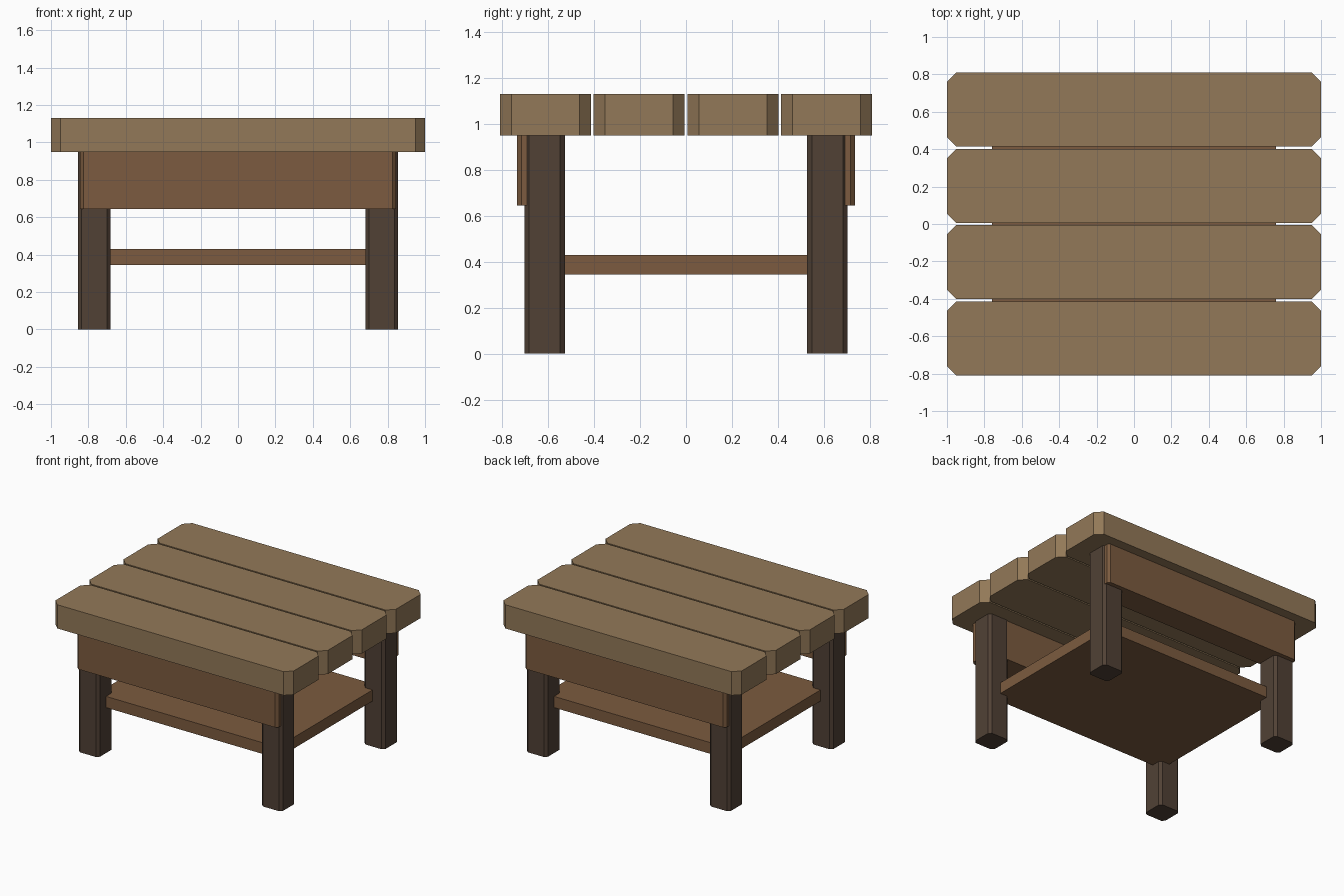
import bpy
import bmesh

if "Cube" in bpy.data.objects:
    bpy.data.objects.remove(bpy.data.objects["Cube"])


def material(name, rgb):
    m = bpy.data.materials.new(name)
    m.diffuse_color = (*rgb, 1)
    m.use_nodes = True
    m.node_tree.nodes["Principled BSDF"].inputs["Base Color"].default_value = m.diffuse_color
    return m


TOP = material("light_wood", (0.29, 0.19, 0.098))
RAIL = material("red_brown_wood", (0.20, 0.105, 0.05))
LEG = material("dark_wood", (0.082, 0.053, 0.036))


def block(name, x, y, z, mat, cut=0.0):
    """Box from (min, max) ranges, its four vertical edges chamfered by cut."""
    (x0, x1), (y0, y1), (z0, z1) = x, y, z
    if cut:
        c = cut
        outline = [(x0 + c, y0), (x1 - c, y0), (x1, y0 + c), (x1, y1 - c),
                   (x1 - c, y1), (x0 + c, y1), (x0, y1 - c), (x0, y0 + c)]
    else:
        outline = [(x0, y0), (x1, y0), (x1, y1), (x0, y1)]
    bm = bmesh.new()
    base = bm.faces.new([bm.verts.new((px, py, z0)) for px, py in outline])
    new = bmesh.ops.extrude_face_region(bm, geom=[base])["geom"]
    bmesh.ops.translate(bm, vec=(0, 0, z1 - z0),
                        verts=[v for v in new if isinstance(v, bmesh.types.BMVert)])
    bmesh.ops.recalc_face_normals(bm, faces=bm.faces)
    mesh = bpy.data.meshes.new(name)
    bm.to_mesh(mesh)
    bm.free()
    mesh.materials.append(mat)
    obj = bpy.data.objects.new(name, mesh)
    bpy.context.collection.objects.link(obj)
    return obj


# Four tabletop planks with clipped corners
for i in range(4):
    cy = (i - 1.5) * 0.408
    block(f"top_plank_{i + 1}", (-1, 1), (cy - 0.198, cy + 0.198),
          (0.95, 1.13), TOP, 0.05)

for sy, end in ((-1, "front"), (1, "back")):
    # Thick apron wrapping the leg tops
    ys = sorted((sy * 0.535, sy * 0.735))
    block(f"{end}_apron", (-0.845, 0.845), ys, (0.645, 0.95), RAIL, 0.018)
    # Chamfered legs
    for sx, side in ((-1, "left"), (1, "right")):
        cx, cy = sx * 0.768, sy * 0.615
        block(f"{end}_{side}_leg", (cx - 0.0875, cx + 0.0875),
              (cy - 0.0875, cy + 0.0875), (0, 0.95), LEG, 0.02)

# Lower shelf let into the legs
block("lower_shelf", (-0.76, 0.76), (-0.61, 0.61), (0.345, 0.43), RAIL)
